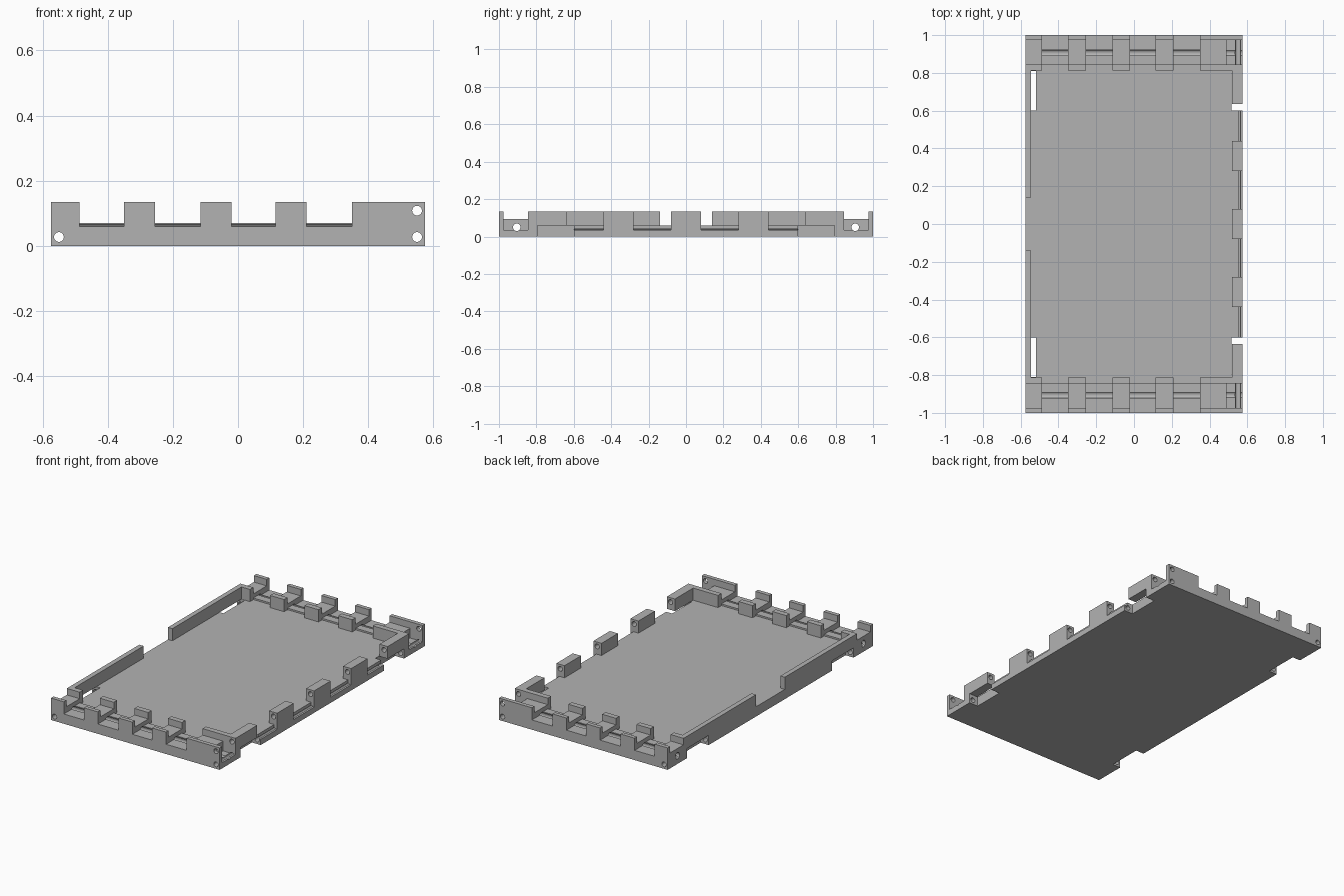
import bpy, bmesh, math
from mathutils import Matrix

old = bpy.data.objects.get("Cube")
if old:
    bpy.data.objects.remove(old, do_unlink=True)

grey = bpy.data.materials.new("plain_grey")
grey.use_nodes = True
colour = (0.45, 0.45, 0.45, 1)
grey.diffuse_color = colour
grey.node_tree.nodes["Principled BSDF"].inputs["Base Color"].default_value = colour

X, Y = 0.575, 1.0          # half width and half length
FLOOR, TOP = 0.06, 0.135   # slab top and rim top


def finish(bm, name):
    bmesh.ops.recalc_face_normals(bm, faces=bm.faces)
    mesh = bpy.data.meshes.new(name)
    bm.to_mesh(mesh)
    bm.free()
    mesh.materials.append(grey)
    obj = bpy.data.objects.new(name, mesh)
    bpy.context.collection.objects.link(obj)
    return obj


def box(name, x0, x1, y0, y1, z0, z1):
    bm = bmesh.new()
    bmesh.ops.create_cube(bm, size=1)
    for v in bm.verts:
        v.co = ((x0 + x1) / 2 + v.co.x * (x1 - x0),
                (y0 + y1) / 2 + v.co.y * (y1 - y0),
                (z0 + z1) / 2 + v.co.z * (z1 - z0))
    return finish(bm, name)


def side_box(name, x0, x1, s, y0, y1, z0, z1):
    """Box given by its distance from the middle, on end s (-1 or 1)."""
    a, b = sorted((s * y0, s * y1))
    return box(name, x0, x1, a, b, z0, z1)


def extrude_x(name, profile, x0, x1):
    bm = bmesh.new()
    face = bm.faces.new([bm.verts.new((x0, y, z)) for y, z in profile])
    out = bmesh.ops.extrude_face_region(bm, geom=[face])
    for v in out["geom"]:
        if isinstance(v, bmesh.types.BMVert):
            v.co.x = x1
    return finish(bm, name)


def rod(axis, a, z, r):
    bm = bmesh.new()
    bmesh.ops.create_cone(bm, cap_ends=True, segments=24, radius1=r, radius2=r, depth=2.4)
    turn = Matrix.Rotation(math.pi / 2, 4, "Y" if axis == "X" else "X")
    place = (0, a, z) if axis == "X" else (a, 0, z)
    bmesh.ops.transform(bm, matrix=Matrix.Translation(place) @ turn, verts=bm.verts)
    return finish(bm, "rod_cutter")


def cut(obj, cutters):
    for c in cutters:
        m = obj.modifiers.new("cut", "BOOLEAN")
        m.operation, m.solver, m.object = "DIFFERENCE", "EXACT", c
    bpy.context.view_layer.update()
    done = obj.evaluated_get(bpy.context.evaluated_depsgraph_get())
    mesh = bpy.data.meshes.new_from_object(done)
    obj.modifiers.clear()
    obj.data = mesh


# Hinge rod holes along the sides and across both ends
left_hole = rod("Y", -0.55, 0.027, 0.015)
low_hole = rod("Y", 0.55, 0.027, 0.015)
high_hole = rod("Y", 0.55, 0.108, 0.015)
end_holes = [rod("X", s * 0.905, 0.05, 0.02) for s in (-1, 1)]
helpers = [left_hole, low_hole, high_hole] + end_holes

# Floor slab with side notches, hinge ledges and corner channels
slab = box("floor_slab", -X, X, -Y, Y, 0, FLOOR)
notches = []
for s in (-1, 1):
    notches += [
        side_box("notch", -0.7, -0.52, s, 0.6, 0.81, -0.1, 0.2),
        side_box("notch", 0.515, 0.7, s, 0.6, 0.795, -0.1, 0.2),
        side_box("ledge", 0.555, 0.7, s, 0.08, 0.28, 0.035, 0.2),
        side_box("ledge", 0.555, 0.7, s, 0.44, 0.61, 0.035, 0.2),
        side_box("channel", 0.49, 0.7, s, 0.845, 0.975, 0.035, 0.2)]
helpers += notches
cut(slab, notches + [left_hole, low_hole] + end_holes)

# End teeth: outer wall, low shelf and inner wall in one section
section = [(1, FLOOR), (1, TOP), (0.975, TOP), (0.975, 0.095),
           (0.845, 0.095), (0.845, TOP), (0.812, TOP), (0.812, FLOOR)]
teeth = [(-0.545, -0.487), (-0.35, -0.255), (-0.115, -0.02), (0.115, 0.21), (0.35, 0.49)]
for s, end in ((-1, "front"), (1, "back")):
    for i, (x0, x1) in enumerate(teeth):
        tooth = extrude_x(f"{end}_tooth_{i + 1}", [(s * y, z) for y, z in section], x0, x1)
        cut(tooth, end_holes)
    # Raised strip behind the rod groove in each gap
    for i in range(len(teeth) - 1):
        strip = side_box(f"{end}_gap_strip_{i + 1}", teeth[i][1], teeth[i + 1][0],
                         s, 0.845, 0.893, FLOOR, 0.07)
        cut(strip, end_holes)

    # Corners
    side_box(f"{end}_right_corner_wall", -X, -0.545, s, 0.975, 1, FLOOR, TOP)
    shelf = side_box(f"{end}_right_corner_shelf", -X, -0.545, s, 0.845, 0.975, FLOOR, 0.095)
    cut(shelf, end_holes)
    wall = side_box(f"{end}_left_corner_wall", 0.49, X, s, 0.975, 1, FLOOR, TOP)
    cut(wall, [high_hole])
    side_box(f"{end}_left_inner_wall", 0.49, 0.52, s, 0.812, 0.845, FLOOR, TOP)

    # Long rim walls on the right side
    side_box(f"{end}_right_rim", -X, -0.545, s, 0.14, 0.845, FLOOR, TOP)

    # Hinge blocks on the left side
    for name, y0, y1 in (("middle", 0.28, 0.44), ("corner", 0.635, 0.845)):
        block = side_box(f"{end}_left_{name}_block", 0.52, X, s, y0, y1, FLOOR, TOP)
        cut(block, [high_hole])

centre = box("left_centre_block", 0.52, X, -0.08, 0.08, FLOOR, TOP)
cut(centre, [high_hole])

for h in helpers:
    bpy.data.objects.remove(h, do_unlink=True)
